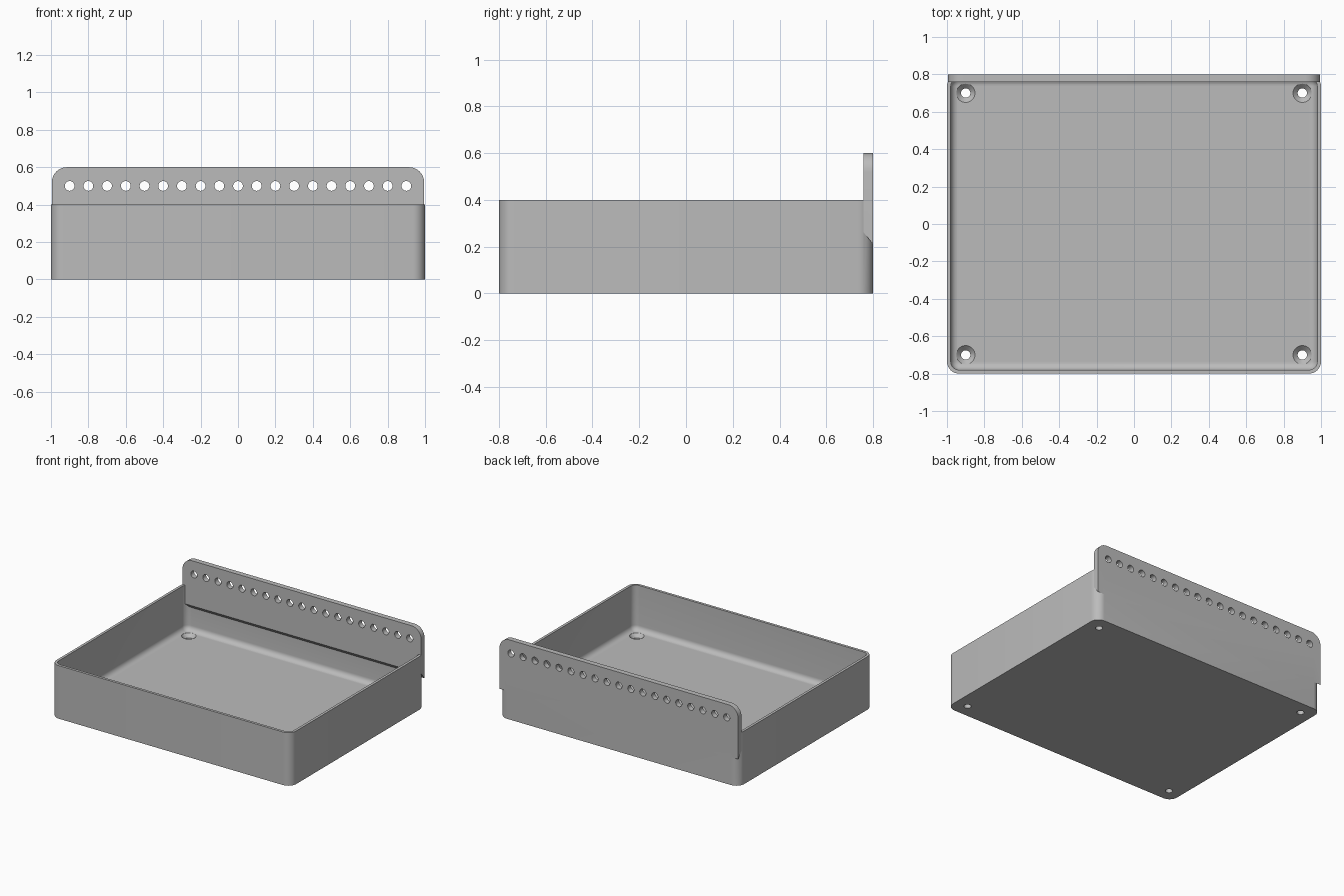
import bpy, bmesh
from math import pi, cos, sin, radians

cube = bpy.data.objects.get("Cube")
if cube:
    bpy.data.objects.remove(cube, do_unlink=True)

grey = bpy.data.materials.new("plain grey")
grey.use_nodes = True
colour = (0.5, 0.5, 0.5, 1)
grey.diffuse_color = colour
grey.node_tree.nodes["Principled BSDF"].inputs["Base Color"].default_value = colour

SEG = 8
HX, HY, HEIGHT = 1.0, 0.8, 0.4
WALL, FLOOR, FILLET = 0.02, 0.06, 0.04


def arc(cx, cy, r, start, end, n):
    """Points along a circular arc, end included."""
    return [(cx + r * cos(start + (end - start) * i / n),
             cy + r * sin(start + (end - start) * i / n)) for i in range(n + 1)]


def rounded_ring(inset, r, z):
    """Rounded rectangle at height z, inset from the tray outline."""
    pts = []
    for k, (sx, sy) in enumerate([(1, 1), (-1, 1), (-1, -1), (1, -1)]):
        pts += arc(sx * (HX - inset - r), sy * (HY - inset - r), r,
                   k * pi / 2, (k + 1) * pi / 2, SEG)
    return [(x, y, z) for x, y in pts]


def circle(cx, cy, r, n=32):
    return arc(cx, cy, r, 0, 2 * pi, n)[:-1]


def loft(bm, rings):
    """Skin a closed solid through rings of equal point count."""
    loops = [[bm.verts.new(p) for p in ring] for ring in rings]
    n = len(loops[0])
    for a, b in zip(loops, loops[1:]):
        for i in range(n):
            j = (i + 1) % n
            bm.faces.new((a[i], a[j], b[j], b[i]))
    bm.faces.new(loops[0][::-1])
    bm.faces.new(loops[-1])


def make(name, solids):
    bm = bmesh.new()
    for rings in solids:
        loft(bm, rings)
    bmesh.ops.recalc_face_normals(bm, faces=bm.faces)
    mesh = bpy.data.meshes.new(name)
    bm.to_mesh(mesh)
    bm.free()
    obj = bpy.data.objects.new(name, mesh)
    bpy.context.collection.objects.link(obj)
    mesh.materials.append(grey)
    return obj


def boolean(target, tool, operation):
    """Apply a boolean and discard the tool object."""
    tool.hide_render = True
    bpy.ops.object.select_all(action="DESELECT")
    bpy.context.view_layer.objects.active = target
    target.select_set(True)
    mod = target.modifiers.new(operation.lower(), "BOOLEAN")
    mod.operation, mod.object, mod.solver = operation, tool, "EXACT"
    bpy.ops.object.modifier_apply(modifier=mod.name)
    bpy.data.objects.remove(tool, do_unlink=True)


# Open tray: outer wall, rim, inner wall, then a fillet into the floor
rings = [rounded_ring(0, 0.065, 0), rounded_ring(0, 0.065, HEIGHT),
         rounded_ring(WALL, 0.045, HEIGHT)]
for i in range(SEG + 1):
    a = i / SEG * pi / 2
    step = FILLET * (1 - cos(a))
    rings.append(rounded_ring(WALL + step, 0.045 - step,
                              FLOOR + FILLET * (1 - sin(a))))
tray = make("tray", [rings])

# Back plate with rounded top corners and a sloping underside
PX, TOP, R = 0.995, 0.6, 0.08


def plate_ring(y, bottom):
    pts = [(-PX, bottom), (PX, bottom)]
    pts += arc(PX - R, TOP - R, R, 0, pi / 2, SEG)
    pts += arc(R - PX, TOP - R, R, pi / 2, pi, SEG)
    return [(x, y, z) for x, z in pts]


plate = make("back_plate", [[plate_ring(0.76, 0.26), plate_ring(HY, 0.21)]])
boolean(tray, plate, "UNION")

# Row of round holes along the plate
row = [[[(x, y, z) for x, z in circle(i / 10, 0.5, 0.026)] for y in (0.7, 0.9)]
       for i in range(-9, 10)]
boolean(tray, make("row_hole_cutter", row), "DIFFERENCE")

# Countersunk screw holes in the floor corners
profile = [(0.025, -0.1), (0.025, FLOOR - 0.025), (0.05, FLOOR), (0.05, FLOOR + 0.05)]
screws = [[[(x, y, z) for x, y in circle(sx * 0.9, sy * 0.7, r)] for r, z in profile]
          for sx in (-1, 1) for sy in (-1, 1)]
boolean(tray, make("screw_hole_cutter", screws), "DIFFERENCE")

tray.select_set(True)
bpy.ops.object.shade_smooth_by_angle(angle=radians(30))
